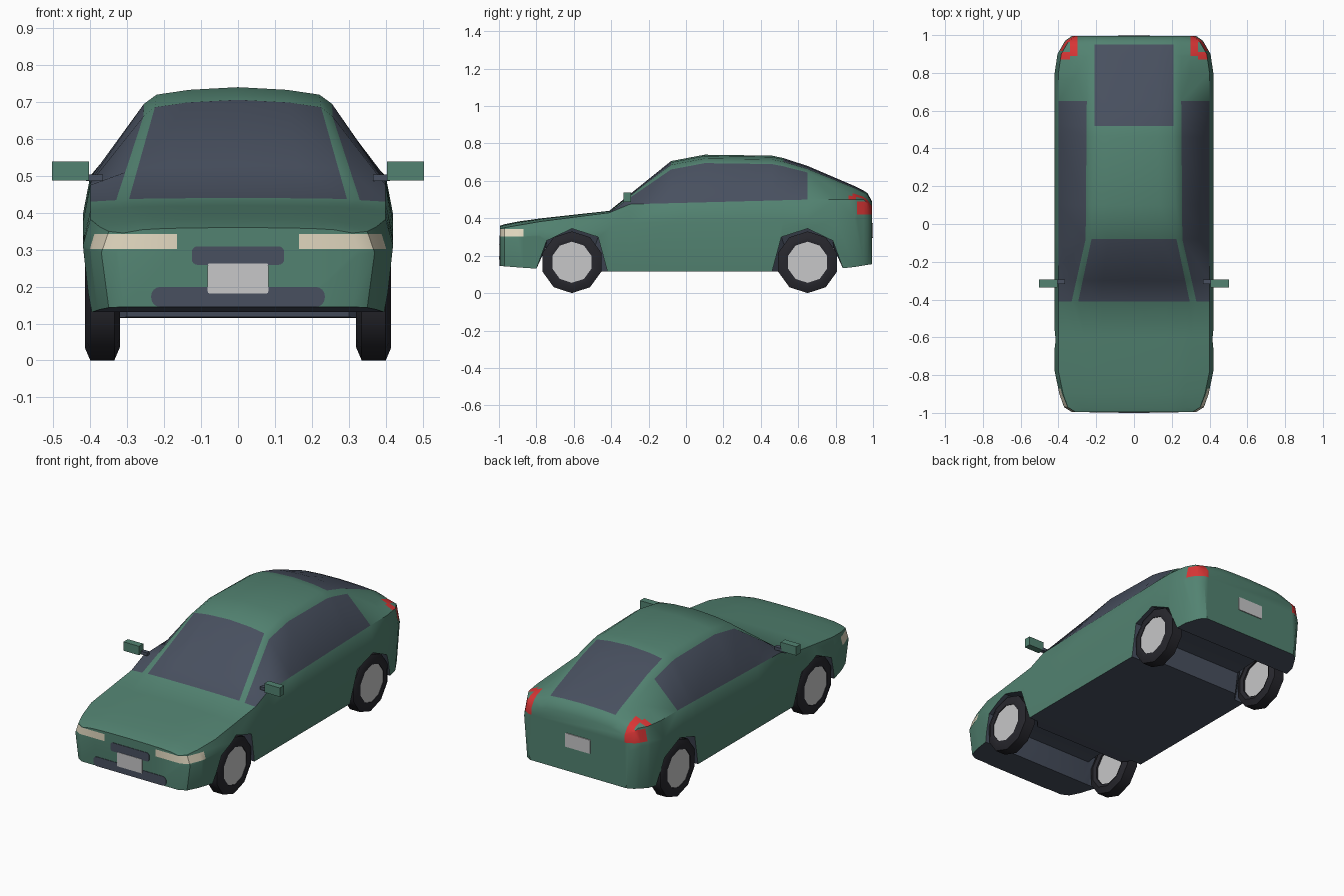
import bpy, bmesh, math
from mathutils import Vector

if "Cube" in bpy.data.objects:
    bpy.data.objects.remove(bpy.data.objects["Cube"])


def material(name, r, g, b):
    m = bpy.data.materials.new(name)
    m.use_nodes = True
    m.diffuse_color = (r, g, b, 1)
    m.node_tree.nodes["Principled BSDF"].inputs["Base Color"].default_value = (r, g, b, 1)
    return m


green = material("green paint", .085, .225, .165)
glass = material("dark glass", .065, .08, .115)
cream = material("cream lamp", .75, .68, .52)
red = material("red lamp", .68, .035, .035)
silver = material("silver", .57, .57, .58)
rubber = material("black rubber", .02, .02, .026)
BODY_MATERIALS = [green, glass, cream, red]
GREEN, GLASS, CREAM, RED = range(4)


def make_object(name, bm, materials):
    bmesh.ops.recalc_face_normals(bm, faces=bm.faces)
    mesh = bpy.data.meshes.new(name)
    bm.to_mesh(mesh)
    bm.free()
    for m in materials:
        mesh.materials.append(m)
    obj = bpy.data.objects.new(name, mesh)
    bpy.context.collection.objects.link(obj)
    return obj


def smooth(obj, degrees=35):
    bpy.ops.object.select_all(action='DESELECT')
    obj.select_set(True)
    bpy.context.view_layer.objects.active = obj
    bpy.ops.object.shade_smooth_by_angle(angle=math.radians(degrees))


def loft(rings, rule=lambda i, k: 0, caps=True):
    """Skin closed rings of points; rule(i, k) picks each face's material."""
    bm = bmesh.new()
    rows = [[bm.verts.new(p) for p in ring] for ring in rings]
    n = len(rows[0])
    for i in range(len(rows) - 1):
        for k in range(n):
            j = (k + 1) % n
            f = bm.faces.new((rows[i][k], rows[i][j], rows[i + 1][j], rows[i + 1][k]))
            f.material_index = rule(i, k)
    if caps:
        for row in (rows[0], rows[-1]):
            bm.faces.new(row).material_index = rule(-1, -1)
    return bm


def curve(*points):
    """Piecewise linear function through (y, value) points."""
    def value(y):
        for (a, u), (b, v) in zip(points, points[1:]):
            if y <= b:
                return u + (v - u) * max(0, (y - a) / (b - a))
        return points[-1][1]
    return value


# Body: lengthwise curves that drive the cross-sections
top_z = curve((-.995, .36), (-.95, .375), (-.8, .397), (-.41, .44), (-.08, .706), (.1, .74),
              (.46, .735), (.52, .722), (.65, .68), (.93, .56), (.97, .535), (.995, .49))
bottom_z = curve((-.995, .145), (-.8, .13), (-.42, .115), (.46, .115), (.84, .13), (.995, .155))
belt_z = curve((-.995, .345), (-.8, .38), (-.41, .43), (-.3, .475), (.65, .5), (.95, .5), (.995, .46))
half_width = curve((-.995, .33), (-.97, .37), (-.9, .395), (-.78, .42), (.8, .42),
                   (.9, .405), (.97, .365), (.995, .33))
rail_x = curve((-.995, .26), (-.41, .33), (-.08, .256), (.65, .25), (.995, .25))
pillar_x = curve((-.995, .2), (-.41, .295), (-.08, .225), (.52, .21), (.995, .21))
rail_drop = curve((-.995, .006), (-.41, .006), (-.08, .045), (.5, .045), (.65, .035), (.995, .018))

STATIONS = [-.995, -.97, -.9, -.78, -.6, -.41, -.3, -.08, .1, .46, .52, .65, .8, .9, .95, .97, .995]


def section(y):
    w, zb, zt, belt, drop = half_width(y), bottom_z(y), top_z(y), belt_z(y), rail_drop(y)
    side = [(w - .02, zb), (w, zb + .72 * (belt - zb)), (w - .02, belt), (rail_x(y), zt - drop),
            (pillar_x(y), zt - .45 * drop), (.6 * pillar_x(y), zt - .16 * drop)]
    ring = side + [(0, zt)] + [(-x, z) for x, z in reversed(side)]
    return [(x, y, z) for x, z in ring]


def body_colour(i, k):
    y = (STATIONS[i] + STATIONS[i + 1]) / 2
    if i < 0:
        return GREEN
    if k == 12:                                   # underside
        return GLASS
    if k in (2, 9) and -.41 < y < .65:            # side windows
        return GLASS
    if 4 <= k <= 7 and (-.41 < y < -.08 or .52 < y < .95):   # windscreen and rear window
        return GLASS
    return GREEN


body = make_object("body", loft([section(y) for y in STATIONS], body_colour), BODY_MATERIALS)

# Wheel wells: wide at the sides, tighter across the middle
WHEELS = [(-.61, -1), (.65, 1)]
outer_arch = [(.2, .05), (.19, .13), (.135, .28), (0, .345), (-.14, .3), (-.19, .115), (-.2, .05)]
inner_arch = [(.2, .05), (.19, .13), (.14, .24), (0, .25), (-.12, .24), (-.14, .115), (-.14, .05)]
for centre, way in WHEELS:
    rings = [[(x, centre + way * u, z) for u, z in arch]
             for x, arch in ((-.5, outer_arch), (-.34, outer_arch), (-.3, inner_arch),
                             (.3, inner_arch), (.34, outer_arch), (.5, outer_arch))]
    cutter = make_object("wheel_well_cutter", loft(rings, lambda i, k: GLASS), BODY_MATERIALS)
    cutter.hide_render = True
    mod = body.modifiers.new("wheel_well", 'BOOLEAN')
    mod.operation, mod.solver, mod.object = 'DIFFERENCE', 'EXACT', cutter
    bpy.context.view_layer.objects.active = body
    bpy.ops.object.modifier_apply(modifier=mod.name)
    bpy.data.objects.remove(cutter)


def paint(bm, lo, hi, index):
    """Cut the skin along a box and colour the faces inside it."""
    def overlaps(f):
        return all(max(v.co[a] for v in f.verts) > lo[a] and min(v.co[a] for v in f.verts) < hi[a]
                   for a in range(3))
    for axis in range(3):
        normal = Vector([float(a == axis) for a in range(3)])
        for bound in (lo, hi):
            faces = [f for f in bm.faces if overlaps(f)]
            geom = faces + list({e for f in faces for e in f.edges}) + list({v for f in faces for v in f.verts})
            if geom:
                bmesh.ops.bisect_plane(bm, geom=geom, dist=1e-5, plane_co=normal * bound[axis], plane_no=normal)
    for f in bm.faces:
        c = f.calc_center_median()
        if all(lo[a] < c[a] < hi[a] for a in range(3)):
            f.material_index = index


# Lamps cut into the skin: x range, y range, z range, colour
LAMPS = [((.165, .43), (-1.1, -.87), (.302, .343), CREAM),
         ((.3, .43), (.915, 1.1), (.42, .49), RED),
         ((.3, .34), (.89, 1.1), (.49, .6), RED),
         ((.34, .43), (.87, .91), (.5, .54), RED)]
bm = bmesh.new()
bm.from_mesh(body.data)
for (x0, x1), ys, zs, colour in LAMPS:
    for xs in ((x0, x1), (-x1, -x0)):
        lo, hi = zip(xs, ys, zs)
        paint(bm, lo, hi, colour)
bm.to_mesh(body.data)
bm.free()
smooth(body)


def box(name, centre, size, mat, corner=0):
    """Box whose corners, seen from the front, may be rounded."""
    bm = bmesh.new()
    bmesh.ops.create_cube(bm)
    for v in bm.verts:
        v.co = Vector([c + s * p for c, s, p in zip(centre, size, v.co)])
    if corner:
        edges = [e for e in bm.edges if abs(e.verts[0].co.y - e.verts[1].co.y) > size[1] / 2]
        bmesh.ops.bevel(bm, geom=edges, offset=corner, segments=4, profile=.5, affect='EDGES')
    return make_object(name, bm, [mat])


# Nose and tail plates
box("lower_intake", (0, -.995, .172), (.47, .006, .054), glass, .024)
box("upper_grille", (0, -.995, .284), (.25, .006, .05), glass, .015)
box("front_plate", (0, -.996, .222), (.164, .008, .082), silver, .006)
box("rear_plate", (0, .996, .335), (.164, .008, .08), silver, .006)


def lathe(name, profile, sides, place, mat):
    """Turn an (x, radius) profile around a wheel axle."""
    rings = []
    for i in range(sides + 1):
        a = 2 * math.pi * i / sides
        rings.append([(x, r * math.sin(a), -r * math.cos(a)) for x, r in profile])
    bm = loft(rings, caps=False)
    bmesh.ops.remove_doubles(bm, verts=bm.verts, dist=1e-5)
    bmesh.ops.dissolve_degenerate(bm, edges=bm.edges, dist=1e-5)
    bmesh.ops.translate(bm, verts=bm.verts, vec=place)
    return make_object(name, bm, [mat])


# Wheels and door mirrors on both sides
tyre = [(.33, .11), (.32, .13), (.335, .165), (.4, .165), (.415, .13), (.41, .11)]
hub = [(.34, 0), (.34, .115), (.406, .115), (.406, 0)]
for s, side in ((1, "left"), (-1, "right")):
    for (y, _), end in zip(WHEELS, ("front", "rear")):
        place = (0, y, .165)
        smooth(lathe(f"{end}_{side}_tyre", [(s * x, r) for x, r in tyre], 10, place, rubber), 40)
        lathe(f"{end}_{side}_hub", [(s * x, r) for x, r in hub], 10, place, silver)
    box(f"{side}_mirror", (s * .454, -.315, .513), (.1, .04, .052), green)
    box(f"{side}_mirror_arm", (s * .388, -.305, .495), (.046, .024, .018), glass)
